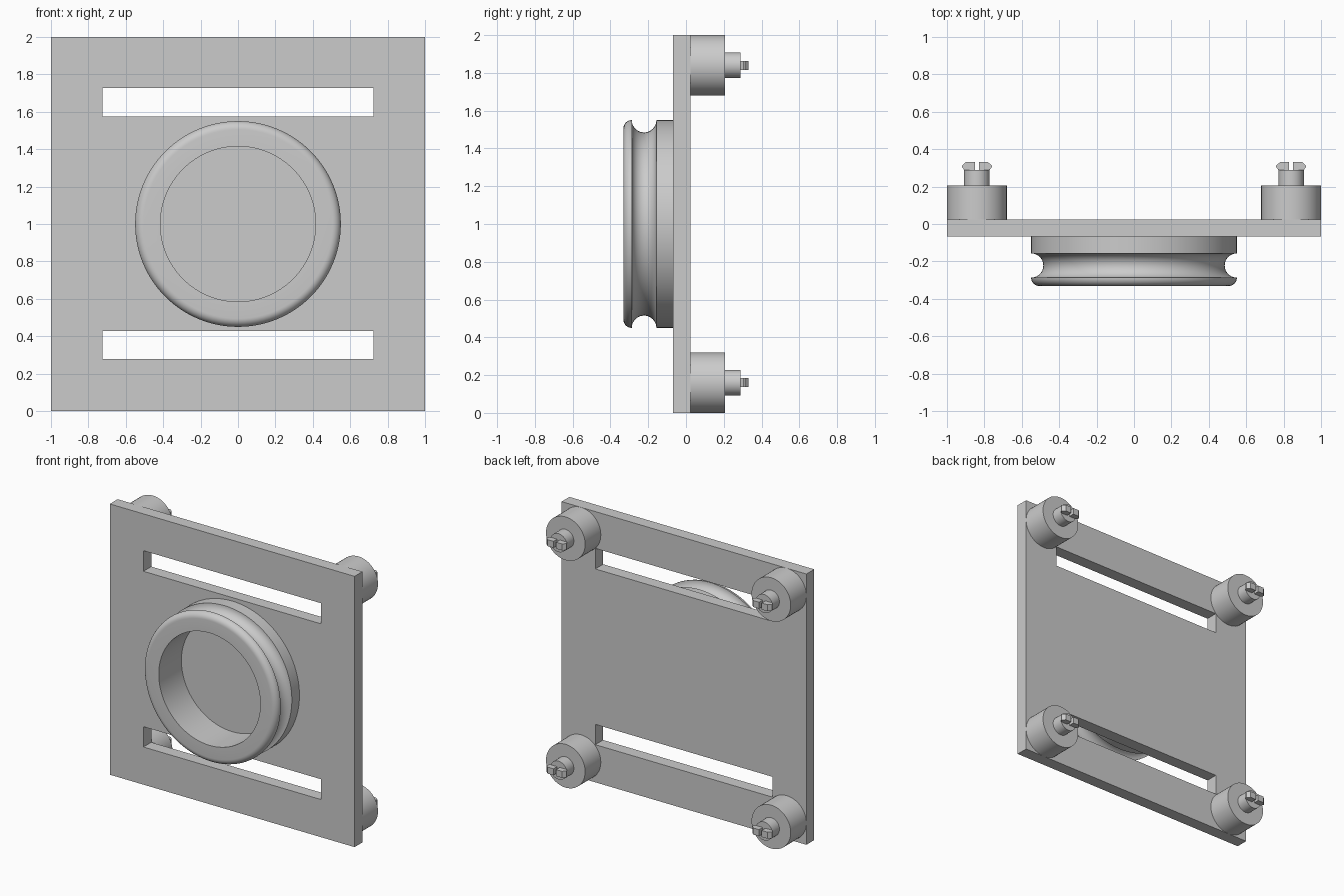
import bpy, bmesh, math
from mathutils import Vector

default = bpy.data.objects.get("Cube")
if default:
    bpy.data.objects.remove(default, do_unlink=True)

GREY = (0.6, 0.6, 0.6, 1)
grey = bpy.data.materials.new("plain grey")
grey.use_nodes = True
grey.diffuse_color = GREY
grey.node_tree.nodes["Principled BSDF"].inputs["Base Color"].default_value = GREY

PLATE_FRONT, PLATE_BACK = -0.068, 0.023
COLLAR_END, STEM_END, TIP_END = 0.206, 0.289, 0.332


def finish(bm, name, smooth=False):
    bmesh.ops.recalc_face_normals(bm, faces=bm.faces)
    mesh = bpy.data.meshes.new(name)
    bm.to_mesh(mesh)
    bm.free()
    obj = bpy.data.objects.new(name, mesh)
    bpy.context.collection.objects.link(obj)
    mesh.materials.append(grey)
    if smooth:
        bpy.ops.object.select_all(action="DESELECT")
        obj.select_set(True)
        bpy.context.view_layer.objects.active = obj
        bpy.ops.object.shade_smooth_by_angle(angle=math.radians(35))
    return obj


def extrude_faces(bm, offset):
    ext = bmesh.ops.extrude_face_region(bm, geom=bm.faces[:])
    verts = [g for g in ext["geom"] if isinstance(g, bmesh.types.BMVert)]
    bmesh.ops.translate(bm, verts=verts, vec=offset)


def lathe(name, profile, centre, steps):
    """Spin (radius, y) points around the y axis through centre (x, z)."""
    x, z = centre
    bm = bmesh.new()
    verts = [bm.verts.new((x + r, y, z)) for r, y in profile]
    edges = [bm.edges.new(pair) for pair in zip(verts, verts[1:])]
    bmesh.ops.spin(bm, geom=verts + edges, cent=(x, 0, z), axis=(0, 1, 0),
                   angle=math.tau, steps=steps)
    bmesh.ops.remove_doubles(bm, verts=bm.verts, dist=1e-5)
    return finish(bm, name, smooth=True)


def arc(r, y, radius, start, end, steps):
    angles = [math.radians(start + (end - start) * i / steps) for i in range(steps + 1)]
    return [(r + radius * math.cos(a), y + radius * math.sin(a)) for a in angles]


# Square plate with two long slots
bm = bmesh.new()
xs = (-1, -0.725, 0.725, 1)
zs = (0, 0.278, 0.428, 1.576, 1.728, 2)
grid = [[bm.verts.new((x, PLATE_FRONT, z)) for z in zs] for x in xs]
for i in range(len(xs) - 1):
    for j in range(len(zs) - 1):
        if i == 1 and j in (1, 3):
            continue
        bm.faces.new((grid[i][j], grid[i + 1][j], grid[i + 1][j + 1], grid[i][j + 1]))
extrude_faces(bm, (0, PLATE_BACK - PLATE_FRONT, 0))
finish(bm, "plate")

# Open ring with a round groove and a rounded front rim
R, INNER = 0.55, 0.415
ring = [(INNER, PLATE_FRONT), (R, PLATE_FRONT)]
ring += arc(R, -0.222, 0.065, 90, 270, 20)
ring += arc(R - 0.045, -0.287, 0.045, 0, -90, 8)
ring += [(INNER, -0.332), (INNER, PLATE_FRONT)]
lathe("grooved_ring", ring, (0, 1), 96)


def prong(name, x, z, side):
    """Half of a split snap tip, a chamfered outline given some height."""
    outline = [(0.011, STEM_END), (0.068, STEM_END), (0.08, 0.305),
               (0.08, 0.312), (0.058, TIP_END), (0.011, TIP_END)]
    bm = bmesh.new()
    bm.faces.new([bm.verts.new((x + side * u, y, z - 0.024)) for u, y in outline])
    extrude_faces(bm, (0, 0, 0.048))
    finish(bm, name)


# Corner standoffs with stems and split snap tips
for x, across in ((0.84, "left"), (-0.84, "right")):
    for z, level in ((0.16, "lower"), (1.84, "upper")):
        tag = f"{level}_{across}"
        lathe("standoff_" + tag,
              [(0, PLATE_BACK), (0.16, PLATE_BACK), (0.16, COLLAR_END),
               (0.068, COLLAR_END), (0.068, STEM_END), (0, STEM_END)], (x, z), 48)
        prong("snap_tip_outer_" + tag, x, z, math.copysign(1, x))
        prong("snap_tip_inner_" + tag, x, z, -math.copysign(1, x))
